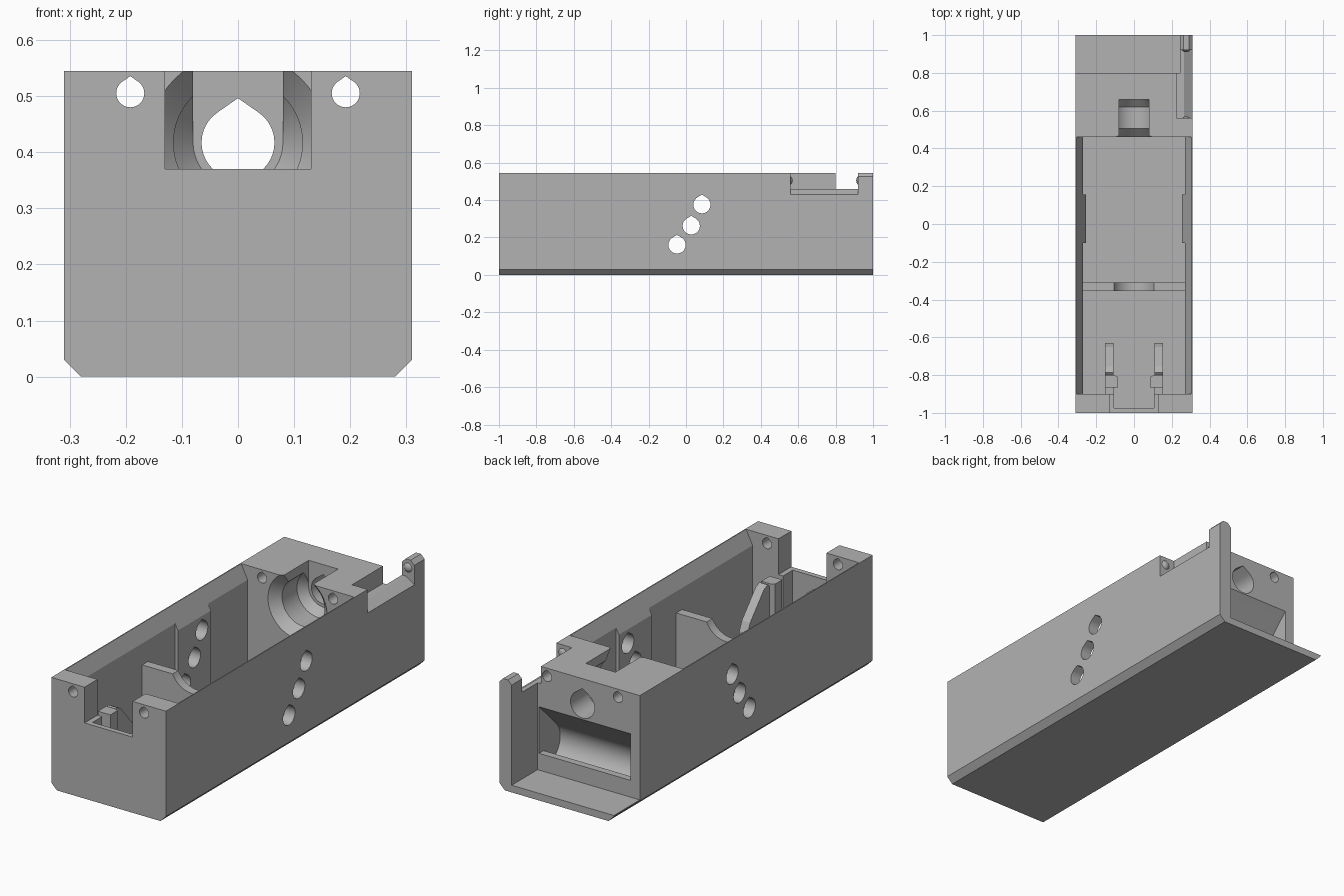
import bpy, bmesh, math
from mathutils import Vector

cube = bpy.data.objects.get("Cube")
if cube:
    bpy.data.objects.remove(cube, do_unlink=True)

grey = bpy.data.materials.new("plain_grey")
grey.use_nodes = True
COL = (0.45, 0.45, 0.45, 1)
grey.diffuse_color = COL
grey.node_tree.nodes["Principled BSDF"].inputs["Base Color"].default_value = COL


def loft(name, rings):
    """Closed solid through rings of 3D points."""
    bm = bmesh.new()
    loops = [[bm.verts.new(p) for p in ring] for ring in rings]
    n = len(loops[0])
    bm.faces.new(loops[0])
    bm.faces.new(loops[-1])
    for a, b in zip(loops, loops[1:]):
        for i in range(n):
            j = (i + 1) % n
            bm.faces.new((a[i], a[j], b[j], b[i]))
    bmesh.ops.recalc_face_normals(bm, faces=bm.faces)
    me = bpy.data.meshes.new(name)
    bm.to_mesh(me)
    bm.free()
    me.materials.append(grey)
    ob = bpy.data.objects.new(name, me)
    bpy.context.collection.objects.link(ob)
    return ob


def prism(name, axis, pts, lo, hi):
    """Profile (y,z) run along x, or (x,z) run along y."""
    def place(t):
        return [(t, a, b) if axis == 'x' else (a, t, b) for a, b in pts]
    return loft(name, [place(lo), place(hi)])


def box(name, x0, x1, y0, y1, z0, z1):
    return prism(name, 'y', [(x0, z0), (x1, z0), (x1, z1), (x0, z1)], y0, y1)


def arc(c, z, r, a0, a1, n):
    return [(c + r * math.cos(math.radians(a0 + (a1 - a0) * i / n)),
             z + r * math.sin(math.radians(a0 + (a1 - a0) * i / n))) for i in range(n + 1)]


def teardrop(c, z, r, k=1.22):
    a = math.degrees(math.acos(1 / k))
    return [(c, z + k * r)] + arc(c, z, r, 90 + a, 450 - a, 32)


def cut(target, tool):
    m = target.modifiers.new("cut", 'BOOLEAN')
    m.operation = 'DIFFERENCE'
    m.solver = 'EXACT'
    m.object = tool
    bpy.context.view_layer.objects.active = target
    bpy.ops.object.modifier_apply(modifier=m.name)
    bpy.data.objects.remove(tool, do_unlink=True)


def smooth(ob):
    bpy.ops.object.select_all(action='DESELECT')
    ob.select_set(True)
    bpy.context.view_layer.objects.active = ob
    bpy.ops.object.shade_smooth_by_angle(angle=math.radians(25))


W, H, FLOOR = 0.31, 0.545, 0.035

# Outer block with chamfered bottom edges
body = prism("housing", 'y', [(-W, 0.03), (-0.28, 0), (0.28, 0), (W, 0.03), (W, H), (-W, H)], -1, 1)

# Main cavity: narrower in the middle, sloped rims along both sides
cut(body, box("c", -0.255, 0.255, -0.9, 0.46, FLOOR, 0.7))
cut(body, box("c", -0.27, 0.27, -0.9, -0.1, FLOOR, 0.7))
cut(body, box("c", -0.27, 0.27, 0.155, 0.46, FLOOR, 0.7))
cut(body, prism("c", 'y', [(-0.245, 0.425), (0.245, 0.425), (0.31, 0.555), (-0.31, 0.555)], -0.9, 0.46))

# Notch in the front wall, with a deeper slot behind a thin lip
cut(body, box("c", -0.13, 0.13, -1.1, -0.88, 0.37, 0.7))
cut(body, box("c", -0.105, 0.105, -0.975, -0.85, FLOOR, 0.7))

# Open back end, leaving floor plate, one side wall and corner post
cut(body, box("c", -0.4, 0.243, 0.8, 1.1, FLOOR, 0.7))

# Latch notch with sloped sill on the left wall
cut(body, prism("c", 'y', [(0.225, 0.7), (0.225, 0.46), (0.265, 0.46), (0.31, 0.43),
                           (0.4, 0.37), (0.4, 0.7)], 0.56, 0.92))
for x, s in ((0.243, 1), (W, -1)):
    cut(body, prism("c", 'y', [(x - s * 0.02, H - 0.02 - 0.02), (x + s * 0.03, H + 0.01),
                               (x - s * 0.02, H + 0.01)], 0.905, 1.1))

# Rounded pocket with a 45 degree roof in the back block
ZC, R = 0.14, 0.1
YC = ZC + 0.455 + R * math.sqrt(2)
pocket = [(0.9, 0.445)] + arc(YC, ZC, R, 135, 270, 24) + [(0.765, ZC - R), (0.765, 0.117), (0.9, 0.117)]
cut(body, prism("c", 'x', pocket, -0.26, 0.235))

# Stepped bore with flared mouth, open to the top through a slot
N = 64
bore = [[(r * math.cos(2 * math.pi * i / N), y, 0.417 + r * math.sin(2 * math.pi * i / N))
         for i in range(N)]
        for y, r in ((0.45, 0.17), (0.505, 0.115), (0.62, 0.115), (0.66, 0.08))]
cut(body, loft("c", bore))
cut(body, box("c", -0.08, 0.08, 0.44, 0.66, 0.417, 0.7))
cut(body, prism("c", 'y', teardrop(0, 0.417, 0.065), 0.6, 0.9))

# Long screw holes from front to back, and the side holes
for x in (-0.192, 0.192):
    cut(body, prism("c", 'y', teardrop(x, 0.505, 0.025), -1.1, 0.9))
for y, z in ((-0.048, 0.16), (0.028, 0.262), (0.085, 0.375)):
    cut(body, prism("c", 'x', teardrop(y, z, 0.046, 1.18), -0.5, 0.5))
smooth(body)

# Cross divider with a round saddle
saddle = [(-0.275, 0.03), (0.275, 0.03), (0.275, 0.37)] + arc(0, 0.417, 0.115, -24, -156, 24) + [(-0.275, 0.37)]
smooth(prism("saddle_divider", 'y', saddle, -0.355, -0.31))

# Pair of front brackets: sloped plate plus upright jaw
for side, s in (("left", 1), ("right", -1)):
    prism(side + "_bracket_plate", 'x',
          [(-0.63, 0.03), (-0.63, 0.19), (-0.65, 0.235), (-0.755, 0.355), (-0.785, 0.37),
           (-0.81, 0.35), (-0.81, 0.03)], s * 0.108, s * 0.153)
    jaw = [[(s * x, y, z) for x, y in ((0.153, -0.865), (0.085, -0.865), (0.085, -0.81),
                                       (0.105, -0.80), (0.153, -0.80))] for z in (0.03, 0.37)]
    loft(side + "_bracket_jaw", jaw)
    box(side + "_bracket_foot", min(s * 0.108, s * 0.153), max(s * 0.108, s * 0.153),
        -0.91, -0.86, 0.03, 0.2)

# Detent bumps on both ends of the latch notch
for name, y in (("front_detent", 0.54), ("rear_detent", 0.94)):
    bm = bmesh.new()
    bmesh.ops.create_uvsphere(bm, u_segments=24, v_segments=16, radius=0.03)
    bmesh.ops.translate(bm, verts=bm.verts, vec=Vector((0.275, y, 0.505)))
    me = bpy.data.meshes.new(name)
    bm.to_mesh(me)
    bm.free()
    me.materials.append(grey)
    ob = bpy.data.objects.new(name, me)
    bpy.context.collection.objects.link(ob)
    smooth(ob)
